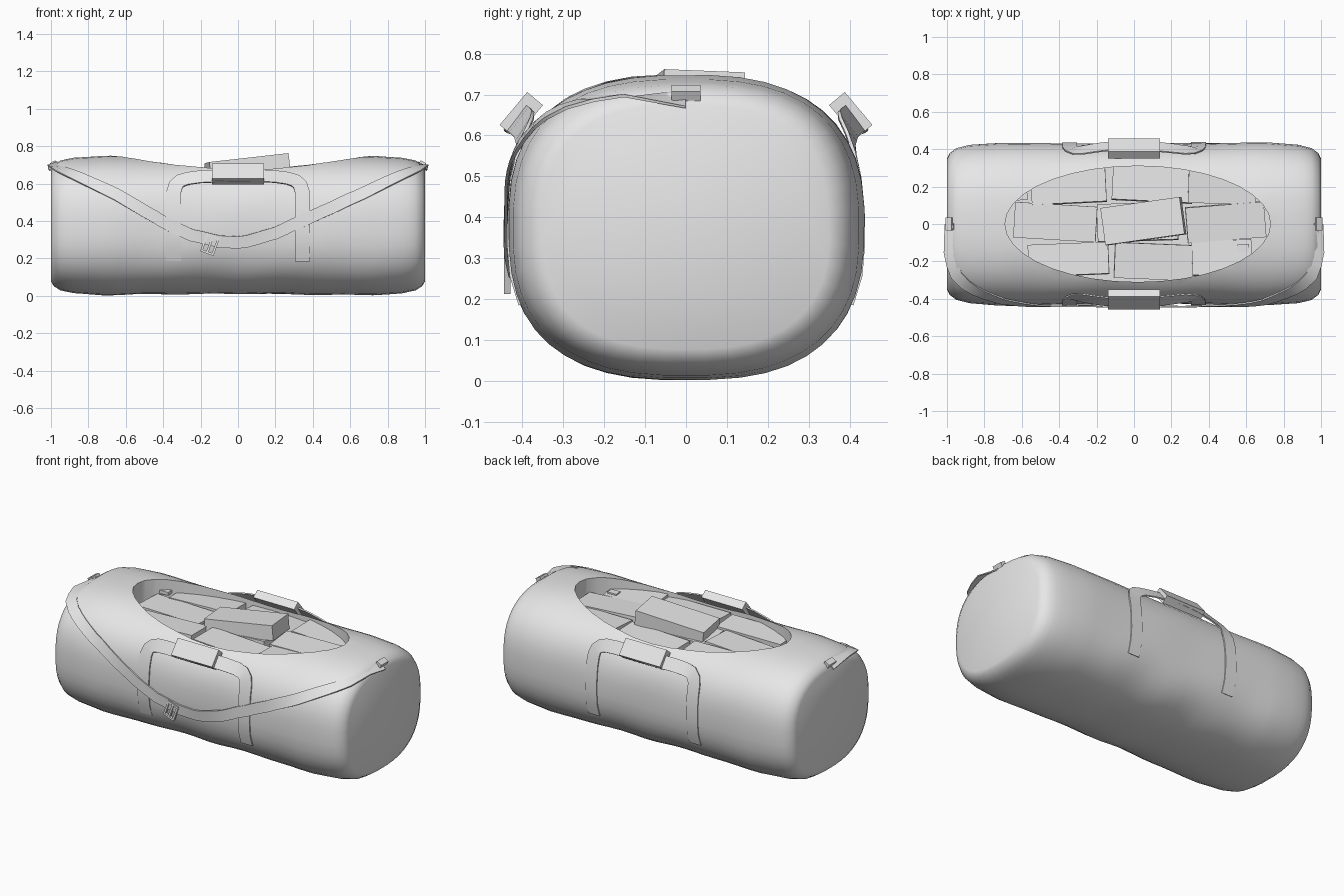
import bpy, bmesh, math, random
from mathutils import Vector, Matrix, Euler

if "Cube" in bpy.data.objects:
    bpy.data.objects.remove(bpy.data.objects["Cube"])

random.seed(4)
grey = bpy.data.materials.new("plain grey")
grey.diffuse_color = (0.8, 0.8, 0.8, 1)
grey.use_nodes = True
grey.node_tree.nodes["Principled BSDF"].inputs["Base Color"].default_value = grey.diffuse_color


def add_object(name, bm, smooth=None):
    bmesh.ops.recalc_face_normals(bm, faces=bm.faces[:])
    me = bpy.data.meshes.new(name)
    bm.to_mesh(me)
    bm.free()
    me.materials.append(grey)
    ob = bpy.data.objects.new(name, me)
    bpy.context.collection.objects.link(ob)
    bpy.ops.object.select_all(action='DESELECT')
    bpy.context.view_layer.objects.active = ob
    ob.select_set(True)
    if smooth:
        bpy.ops.object.shade_smooth_by_angle(angle=math.radians(smooth))
    return ob


def box(name, loc, size, rot=(0, 0, 0)):
    bm = bmesh.new()
    m = Matrix.LocRotScale(Vector(loc), Euler(rot), Vector(size))
    bmesh.ops.create_cube(bm, size=1, matrix=m)
    return add_object(name, bm)


def lerp(table, x):
    for (x0, v0), (x1, v1) in zip(table, table[1:]):
        if x <= x1:
            return v0 + (v1 - v0) * max(0, (x - x0) / (x1 - x0))
    return table[-1][1]


# Bag cross-section: a soft rounded box that shrinks at the two ends
ENDS = [(0, .985), (.35, .985), (.7, 1), (.88, .97), (.95, .93), (.985, .87), (1, .80)]


def bag(x, t):
    s = lerp(ENDS, abs(x))
    s += .010 * math.sin(7 * x + 3 * t) * math.sin(2 * t + 4 * x + 1) * (1 - x * x)
    s += .008 * math.sin(17 * x + 1) * max(0, -math.sin(t)) * (1 - x * x)
    c, d = math.cos(t), math.sin(t)
    return Vector((x, .437 * s * math.copysign(abs(c) ** .77, c),
                   .376 + .374 * s * math.copysign(abs(d) ** .77, d)))


def surface(x, z, side, off):
    """Point on the bag side (-1 front, 1 back) at a height, and its normal."""
    best = min((i * math.pi / 600 - math.pi / 2 for i in range(601)),
               key=lambda t: abs(bag(x, t).z - z))
    p = bag(x, best)
    q = bag(x, best + .08) - bag(x, best - .08)
    n = Vector((0, q.z, -q.y)).normalized()
    p, n = p + n * off, n.copy()
    return Vector((p.x, side * p.y, p.z)), Vector((0, side * n.y, n.z))


def ribbon(name, pts, width, thick=.008):
    bm = bmesh.new()
    rings = []
    for i, (p, n) in enumerate(pts):
        tan = pts[min(i + 1, len(pts) - 1)][0] - pts[max(i - 1, 0)][0]
        w = tan.cross(n).normalized() * width / 2
        rings.append([bm.verts.new(v) for v in (p - w, p + w, p + w - n * thick, p - w - n * thick)])
    for a, b in zip(rings, rings[1:]):
        for k in range(4):
            bm.faces.new((a[k], a[(k + 1) % 4], b[(k + 1) % 4], b[k]))
    bm.faces.new(rings[0])
    bm.faces.new(rings[-1])
    return add_object(name, bm, 40)


# Bag body
xs = [-1, -.985, -.95, -.915] + [-.88 + i * .08 for i in range(23)] + [.915, .95, .985, 1]
bm = bmesh.new()
N = 44
rings = [[bm.verts.new(bag(x, 2 * math.pi * (k + .5) / N)) for k in range(N)] for x in xs]
for a, b in zip(rings, rings[1:]):
    for k in range(N):
        bm.faces.new((a[k], a[(k + 1) % N], b[(k + 1) % N], b[k]))
bm.faces.new(rings[0])
bm.faces.new(rings[-1])
body = add_object("bag_body", bm)

# Oval opening cut in the top
bm = bmesh.new()
bmesh.ops.create_cone(bm, cap_ends=True, segments=36, radius1=1, radius2=1, depth=1,
                      matrix=Matrix.LocRotScale(Vector((.02, 0, 1.02)), None, Vector((.71, .31, 1))))
cutter = add_object("opening_cutter", bm)
cutter.hide_render = True
bpy.context.view_layer.objects.active = body
mod = body.modifiers.new("opening", 'BOOLEAN')
mod.operation, mod.solver, mod.object = 'DIFFERENCE', 'EXACT', cutter
bpy.ops.object.modifier_apply(modifier="opening")
bpy.data.objects.remove(cutter)
bpy.ops.object.select_all(action='DESELECT')
body.select_set(True)
bpy.ops.object.shade_smooth_by_angle(angle=math.radians(45))

# Stacked bundles inside: x, y, length, width, turn
bundles = [(-.35, .205, .40, .19, .05), (.10, .215, .43, .19, -.05), (.47, .20, .36, .18, -.03),
           (-.42, .01, .44, .19, -.06), (.02, .01, .43, .2, .03), (.49, .01, .42, .19, .08),
           (-.35, -.19, .43, .17, .04), (.11, -.20, .43, .19, -.04), (.47, -.18, .32, .18, .04)]
for i, (x, y, l, w, r) in enumerate(bundles):
    box(f"bundle_{i + 1}", (x, y, .598 + .02 * random.random()), (l, w, .11),
        (random.uniform(-.06, .06), random.uniform(-.04, .04), r))
box("bundle_top", (.05, .015, .69), (.43, .20, .09), (-.04, -.11, .14))
for x, y in ((-.6, .15), (.585, -.13)):
    box("bundle_corner", (x, y, .665), (.06, .045, .02), (0, 0, .05))

# Carry handles, front and back, each with a padded grip
half = [(-.345, .19, .006), (-.345, .26, .006), (-.345, .34, .006), (-.345, .42, .006),
        (-.345, .50, .008), (-.343, .56, .012), (-.333, .595, .018), (-.31, .617, .024),
        (-.27, .63, .032), (-.2, .64, .045), (-.1, .645, .055), (0, .645, .057)]
path = half + [(-x, z, o) for x, z, o in half[-2::-1]]
for side, label in ((-1, "front"), (1, "back")):
    ribbon(f"{label}_handle", [surface(x, z - o * .6, side, o) for x, z, o in path], .078)
    box(f"{label}_grip", (0, side * .403, .65), (.28, .105, .05), (-side * math.radians(50), 0, 0))

# Shoulder strap draped over the front, tied at both ends
drape = [(-1, .71), (-.985, .69), (-.95, .67), (-.85, .63), (-.65, .54), (-.38, .385), (-.25, .325),
         (-.1, .29), (.02, .285), (.2, .335), (.5, .47), (.7, .56), (.85, .63), (.95, .67),
         (.985, .69), (1, .71)]
sx = [-.985, -.97] + [-.95 + i * .05 for i in range(39)] + [.97, .985]
pts = [surface(x, lerp(drape, x), -1, .012) for x in sx]
for s, at in ((-1, 0), (1, len(pts))):
    tip = (Vector((s * .99, 0, .695)), Vector((s * .7, 0, .7)))
    pts.insert(at if s < 0 else len(pts), tip)
ribbon("shoulder_strap", pts, .065)

# Strap buckle: a frame with two bars
p, n = surface(-.15, .275, -1, .014)
for dx in (-.03, 0, .03):
    box("buckle_bar", p + Vector((dx, 0, dx * -.35)), (.012, .016, .09), (0, .35, 0))
for dz in (-.042, .042):
    box("buckle_side", p + Vector((dz * .35, 0, dz)), (.075, .016, .012), (0, .35, 0))

# End tabs that hold the shoulder strap
for s in (-1, 1):
    box("end_tab", (s * .975, 0, .685), (.035, .07, .07), (0, s * .5, 0))
    box("end_ring", (s * .985, -.02, .665), (.02, .09, .015), (.4, 0, 0))
